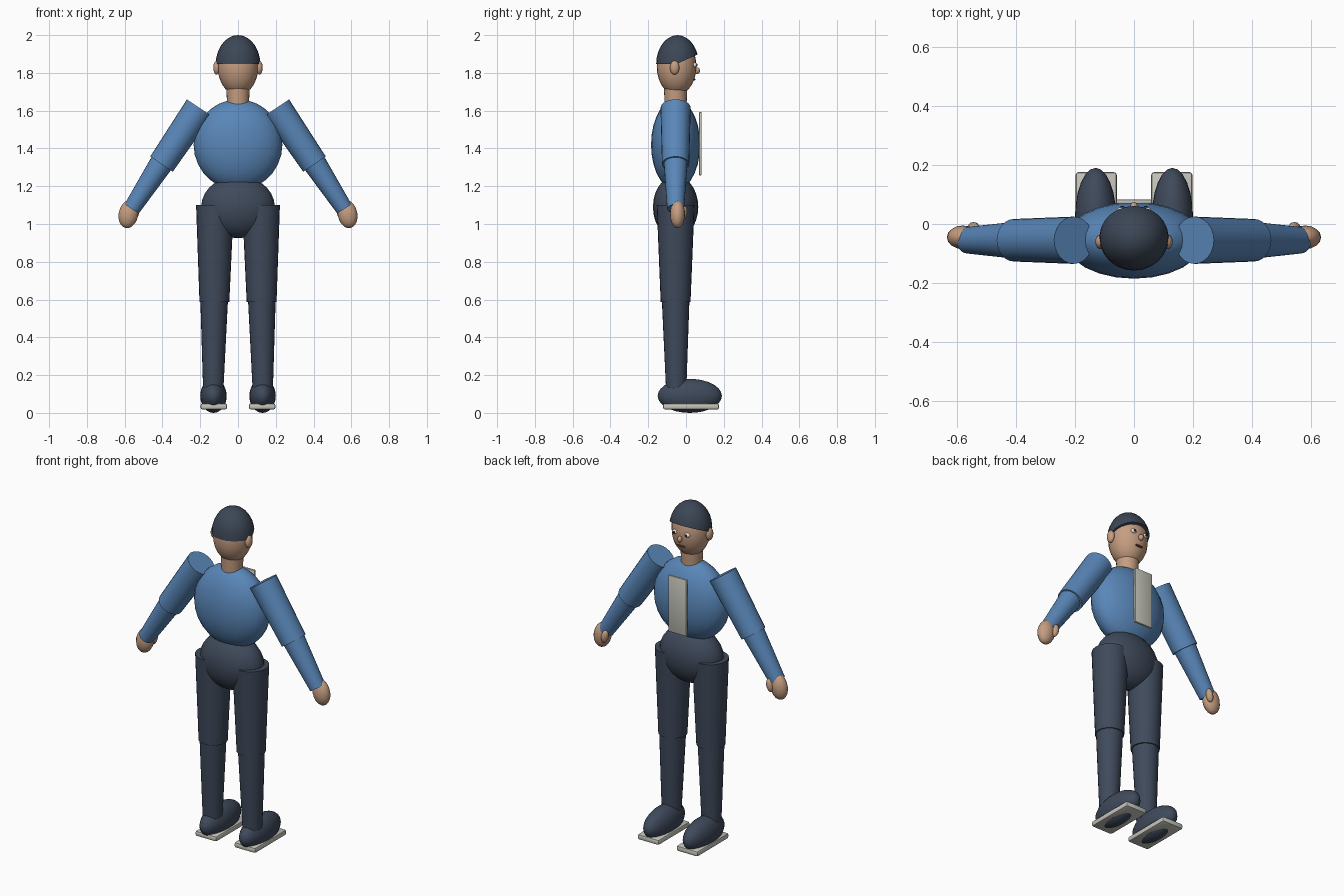
import bpy, bmesh, math
from mathutils import Vector, Matrix

if "Cube" in bpy.data.objects:
    bpy.data.objects.remove(bpy.data.objects["Cube"])


def material(name, rgb):
    m = bpy.data.materials.new(name)
    m.diffuse_color = (*rgb, 1)
    m.use_nodes = True
    m.node_tree.nodes["Principled BSDF"].inputs["Base Color"].default_value = m.diffuse_color
    return m


SKIN = material("skin", (0.56, 0.34, 0.22))
BLUE = material("shirt blue", (0.10, 0.24, 0.48))
NAVY = material("dark navy", (0.05, 0.068, 0.105))
HAIR = material("dark hair", (0.045, 0.062, 0.092))
GREY = material("light grey", (0.56, 0.56, 0.50))
WHITE = material("eye white", (0.80, 0.80, 0.78))
BLACK = material("pupil black", (0.01, 0.01, 0.015))
MOUTH = material("mouth brown", (0.10, 0.03, 0.025))


def finish(name, bm, mat, angle=40):
    mesh = bpy.data.meshes.new(name)
    bm.to_mesh(mesh)
    bm.free()
    mesh.materials.append(mat)
    ob = bpy.data.objects.new(name, mesh)
    bpy.context.collection.objects.link(ob)
    bpy.ops.object.select_all(action='DESELECT')
    ob.select_set(True)
    bpy.context.view_layer.objects.active = ob
    bpy.ops.object.shade_smooth_by_angle(angle=math.radians(angle))
    return ob


def ball_mesh(centre, radii, tilt=0, seg=24, rings=14):
    bm = bmesh.new()
    bmesh.ops.create_uvsphere(bm, u_segments=seg, v_segments=rings, radius=1)
    bm.transform(Matrix.Translation(centre) @ Matrix.Rotation(tilt, 4, 'Y')
                 @ Matrix.Diagonal((*radii, 1)))
    return bm


def ball(name, centre, radii, mat, tilt=0, seg=24, rings=14):
    return finish(name, ball_mesh(centre, radii, tilt, seg, rings), mat)


def limb(name, start, end, r1, r2, mat):
    """Tapered, flat-ended tube from start to end."""
    a, b = Vector(start), Vector(end)
    bm = bmesh.new()
    bmesh.ops.create_cone(bm, cap_ends=True, segments=24, radius1=r1,
                          radius2=r2, depth=(b - a).length)
    turn = (b - a).to_track_quat('Z', 'Y').to_matrix().to_4x4()
    bm.transform(Matrix.Translation((a + b) / 2) @ turn)
    return finish(name, bm, mat)


def box(name, centre, size, bevel, mat):
    bm = bmesh.new()
    bmesh.ops.create_cube(bm, size=1)
    bm.transform(Matrix.Translation(centre) @ Matrix.Diagonal((*size, 1)))
    bmesh.ops.bevel(bm, geom=bm.edges[:], offset=bevel, segments=2,
                    profile=0.5, affect='EDGES')
    return finish(name, bm, mat, 30)


Y = -0.055  # depth of the body axis

# Trunk
ball("torso", (0, Y, 1.42), (0.235, 0.13, 0.24), BLUE)
ball("pelvis", (0, Y, 1.09), (0.195, 0.12, 0.165), NAVY)
box("chest_panel", (0, 0.076, 1.425), (0.12, 0.014, 0.335), 0.004, GREY)

# Head and neck
limb("neck", (0, Y, 1.63), (0, Y, 1.73), 0.058, 0.062, SKIN)
ball("head", (0, -0.05, 1.835), (0.108, 0.105, 0.153), SKIN)
ball("nose", (0, 0.058, 1.812), (0.013, 0.016, 0.018), SKIN, 0, 12, 8)
ball("mouth", (0, 0.042, 1.765), (0.026, 0.008, 0.006), MOUTH, 0, 12, 8)

# Hair cap: trimmed level at the back, rising toward the brow
bm = ball_mesh((0, -0.045, 1.845), (0.118, 0.113, 0.155))
for normal in ((0, 0, 1), (0, -0.45, 1)):
    bmesh.ops.bisect_plane(bm, geom=bm.verts[:] + bm.edges[:] + bm.faces[:],
                           plane_co=(0, -0.05, 1.847),
                           plane_no=Vector(normal).normalized(),
                           clear_inner=True)
    bmesh.ops.holes_fill(bm, edges=[e for e in bm.edges if e.is_boundary])
finish("hair_cap", bm, HAIR)

for side, s in (("left", -1), ("right", 1)):
    # Face details
    ball(side + "_ear", (s * 0.113, -0.06, 1.828), (0.018, 0.025, 0.037),
         SKIN, 0, 16, 10)
    ball(side + "_eye", (s * 0.04, 0.046, 1.842), (0.018, 0.012, 0.013),
         WHITE, 0, 14, 8)
    ball(side + "_pupil", (s * 0.04, 0.056, 1.842), (0.008, 0.005, 0.008),
         BLACK, 0, 12, 8)

    # Arm
    limb(side + "_upper_arm", (s * 0.204, Y, 1.615), (s * 0.405, Y, 1.317),
         0.08, 0.072, BLUE)
    limb(side + "_forearm", (s * 0.39, Y, 1.345), (s * 0.563, Y, 1.08),
         0.064, 0.045, BLUE)
    ball(side + "_hand", (s * 0.58, -0.045, 1.052), (0.052, 0.04, 0.075),
         SKIN, s * -0.2, 16, 10)
    ball(side + "_thumb", (s * 0.543, -0.013, 1.062), (0.02, 0.02, 0.04),
         SKIN, s * -0.2, 12, 8)

    # Leg
    limb(side + "_thigh", (s * 0.122, Y, 1.10), (s * 0.125, Y, 0.587),
         0.1, 0.079, NAVY)
    limb(side + "_shin", (s * 0.126, Y, 0.62), (s * 0.131, -0.052, 0.13),
         0.074, 0.054, NAVY)

    # Shoe and sole
    ball(side + "_shoe", (s * 0.13, 0.02, 0.09), (0.07, 0.17, 0.09), NAVY)
    box(side + "_sole", (s * 0.128, 0.027, 0.034), (0.14, 0.297, 0.032),
        0.01, GREY)
